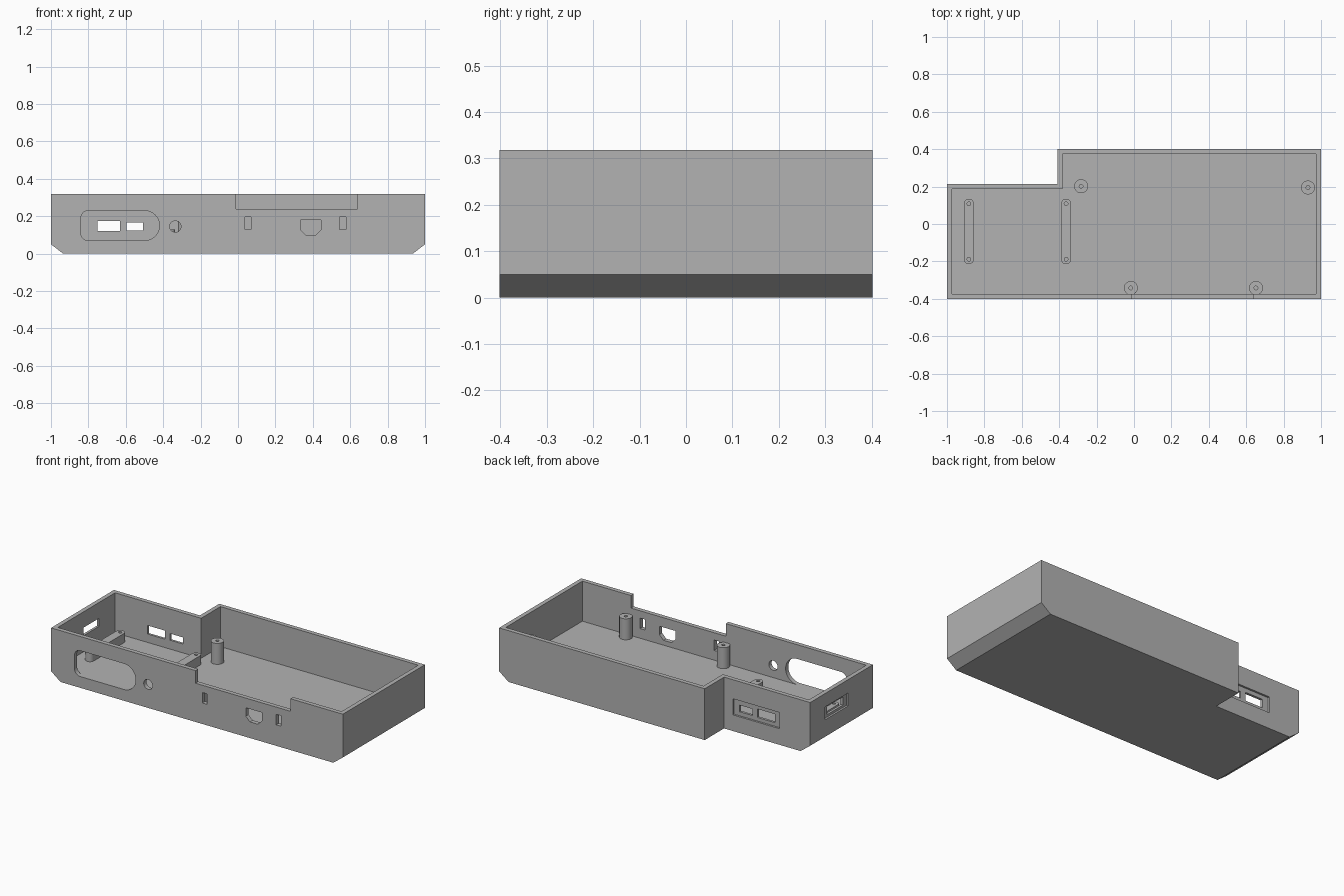
import bpy, bmesh
from math import cos, sin, pi, radians

if "Cube" in bpy.data.objects:
    bpy.data.objects.remove(bpy.data.objects["Cube"])

grey = bpy.data.materials.new("plain grey")
grey.use_nodes = True
grey.diffuse_color = (0.45, 0.45, 0.45, 1)
grey.node_tree.nodes["Principled BSDF"].inputs["Base Color"].default_value = (0.45, 0.45, 0.45, 1)

W, D, H = 1.0, 0.402, 0.318      # half width, half depth, height
T, FLOOR = 0.027, 0.07           # wall and floor thickness
STEP_X, STEP_Y = -0.41, 0.213    # inside corner of the plan


def prism(name, points, axis, lo, hi):
    """Extrude a 2D outline along an axis."""
    place = {"x": lambda a, b, t: (t, a, b),
             "y": lambda a, b, t: (a, t, b),
             "z": lambda a, b, t: (a, b, t)}[axis]
    bm = bmesh.new()
    rings = [[bm.verts.new(place(a, b, t)) for a, b in points] for t in (lo, hi)]
    n = len(points)
    for i in range(n):
        j = (i + 1) % n
        bm.faces.new((rings[0][i], rings[0][j], rings[1][j], rings[1][i]))
    bm.faces.new(rings[0])
    bm.faces.new(rings[1])
    bmesh.ops.recalc_face_normals(bm, faces=bm.faces)
    mesh = bpy.data.meshes.new(name)
    bm.to_mesh(mesh)
    bm.free()
    mesh.materials.append(grey)
    obj = bpy.data.objects.new(name, mesh)
    bpy.context.collection.objects.link(obj)
    return obj


def rect(a0, a1, b0, b1):
    return [(a0, b0), (a1, b0), (a1, b1), (a0, b1)]


def arc(cx, cy, r, start, end, n=12):
    return [(cx + r * cos(radians(start + (end - start) * i / n)),
             cy + r * sin(radians(start + (end - start) * i / n))) for i in range(n + 1)]


def circle(cx, cy, r, n=32):
    return [(cx + r * cos(2 * pi * i / n), cy + r * sin(2 * pi * i / n)) for i in range(n)]


def plan(inset):
    """L-shaped plan of the tray, moved inwards."""
    w, d, sx, sy = W - inset, D - inset, STEP_X + inset, STEP_Y - inset
    return [(-w, -d), (w, -d), (w, d), (sx, d), (sx, sy), (-w, sy)]


def cut(obj, cutters):
    """Subtract the cutters for good, then delete them."""
    for c in cutters:
        c.hide_render = True
        mod = obj.modifiers.new("cut", "BOOLEAN")
        mod.operation, mod.solver, mod.object = "DIFFERENCE", "EXACT", c
    bpy.context.view_layer.update()
    graph = bpy.context.evaluated_depsgraph_get()
    mesh = bpy.data.meshes.new_from_object(obj.evaluated_get(graph))
    obj.modifiers.clear()
    obj.data = mesh
    for c in cutters:
        bpy.data.objects.remove(c)


def smooth(obj):
    bpy.ops.object.select_all(action="DESELECT")
    obj.select_set(True)
    bpy.context.view_layer.objects.active = obj
    bpy.ops.object.shade_smooth_by_angle(angle=radians(30))


# Tray: stepped plan with a hollow inside and bevelled lower ends
tray = prism("tray", plan(0), "z", 0, H)
cutters = [prism("hollow", plan(T), "z", FLOOR, H + 0.1)]
for s in (-1, 1):
    cutters.append(prism("end_bevel", [(s * 0.935, 0), (s * W, 0.05), (s * 1.1, 0.05),
                                       (s * 1.1, -0.1), (s * 0.935, -0.1)], "y", -0.6, 0.6))

# Front wall: rim notch, large rounded window, round hole, clip slots, port
front = (-D - 0.05, -D + T + 0.01)
window = (arc(-0.50, 0.15, 0.08, -90, 90, 24) + arc(-0.80, 0.19, 0.04, 90, 180)
          + arc(-0.80, 0.11, 0.04, 180, 270))
port = [(0.335, 0.18), (0.335, 0.128), (0.363, 0.10), (0.417, 0.10), (0.445, 0.128), (0.445, 0.18)]
for name, shape in (("rim_notch", rect(-0.01, 0.64, 0.24, 0.4)),
                    ("window", window),
                    ("round_hole", circle(-0.335, 0.145, 0.03)),
                    ("clip_slot", rect(0.037, 0.07, 0.13, 0.195)),
                    ("clip_slot", rect(0.543, 0.577, 0.13, 0.195)),
                    ("port", port)):
    cutters.append(prism(name, shape, "y", *front))

# Step wall at the back: shallow outer recess with two sockets through it
back = (STEP_Y - T - 0.01, STEP_Y + 0.05)
cutters += [prism("back_recess", rect(-0.79, -0.47, 0.10, 0.20), "y", STEP_Y - 0.012, back[1]),
            prism("socket", rect(-0.75, -0.63, 0.122, 0.175), "y", *back),
            prism("socket", rect(-0.595, -0.508, 0.125, 0.166), "y", *back)]

# End wall: shallow outer recess with a socket
cutters += [prism("end_recess", rect(-0.16, 0.065, 0.155, 0.235), "x", -W - 0.05, -W + 0.012),
            prism("end_socket", rect(-0.125, 0.03, 0.17, 0.22), "x", -W - 0.05, -W + T + 0.01)]
cut(tray, cutters)
smooth(tray)

# Screw posts with blind holes
for x, y in ((-0.283, 0.202), (0.93, 0.195), (-0.017, -0.342), (0.652, -0.342)):
    post = prism("screw_post", circle(x, y, 0.037), "z", FLOOR - 0.01, 0.2)
    cut(post, [prism("screw_hole", circle(x, y, 0.01, 16), "z", 0.1, 0.3)])
    smooth(post)

# Long rounded support bars with a hole at each end
for x in (-0.883, -0.363):
    y0, y1, r = -0.188, 0.108, 0.027
    bar = prism("support_bar", arc(x, y1, r, 0, 180) + arc(x, y0, r, 180, 360), "z", FLOOR - 0.01, 0.128)
    cut(bar, [prism("bar_hole", circle(x, y, 0.01, 16), "z", 0.09, 0.2) for y in (y0, y1)])
    smooth(bar)
